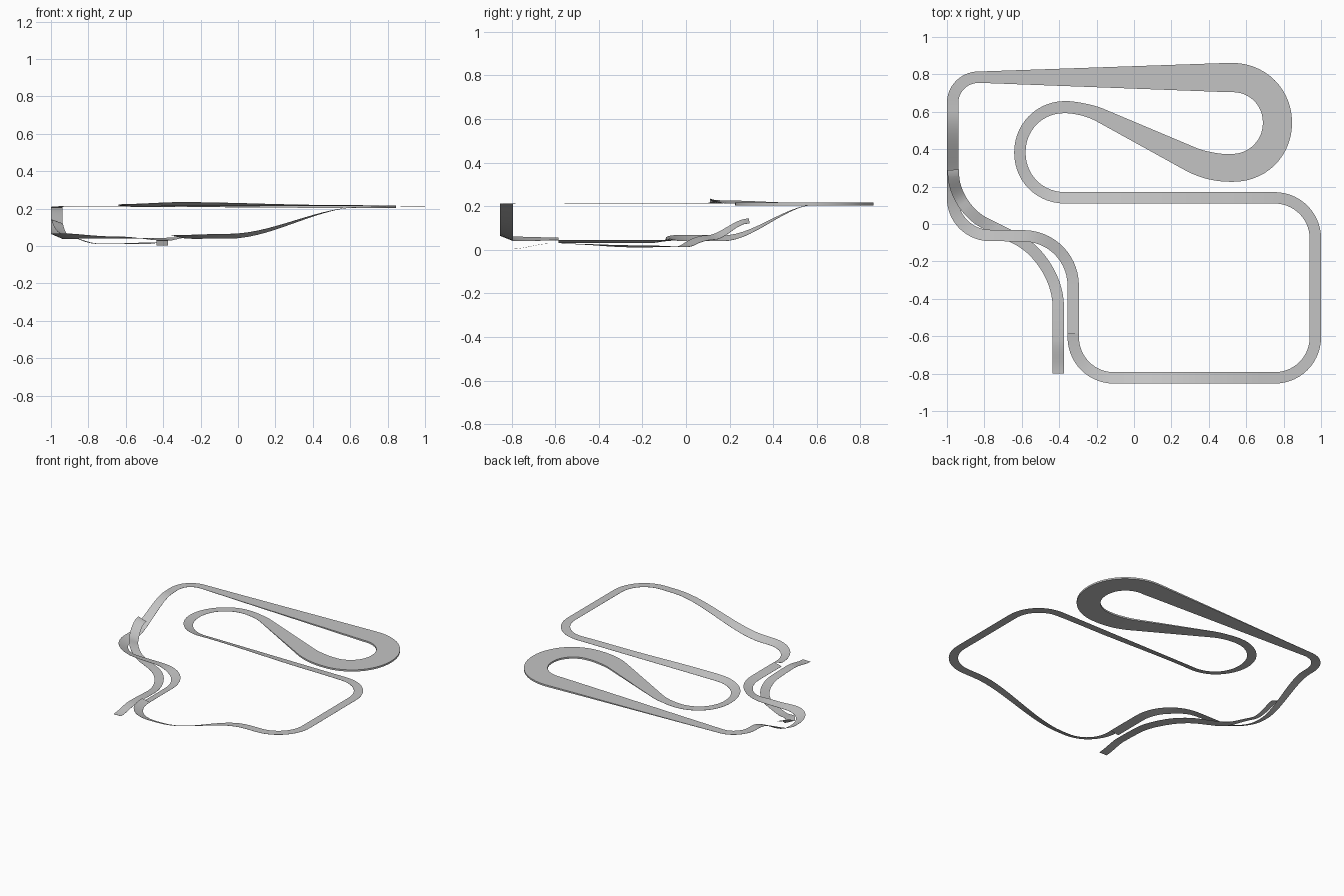
import bpy
from mathutils import Vector

old = bpy.data.objects.get("Cube")
if old:
    bpy.data.objects.remove(old, do_unlink=True)

asphalt = bpy.data.materials.new("asphalt_grey")
asphalt.use_nodes = True
grey = (0.55, 0.55, 0.55, 1.0)
asphalt.diffuse_color = grey
asphalt.node_tree.nodes["Principled BSDF"].inputs["Base Color"].default_value = grey

NARROW, WIDE = 0.061, 0.156
SHEET, SLAB = 0.001, 0.012
STEPS = 14


def key(x, y, reach, z, bank=0.0, width=NARROW, depth=SHEET):
    """Corner of the route: reach is how far the bend extends along each leg,
    bank is how much the right edge stands above the left one."""
    return Vector((x, y)), reach, (z, bank, width, depth)


def trace(keys):
    """Round the corners; return centre points and fractional key positions."""
    points, params = [], []

    def add(p, t):
        if not points or (points[-1] - p).length > 1e-4:
            points.append(p)
            params.append(t)

    leave, leave_t = None, 0.0
    for i, (corner, reach, _) in enumerate(keys):
        before = keys[max(i - 1, 0)][0]
        after = keys[min(i + 1, len(keys) - 1)][0]
        a = corner + (before - corner).normalized() * reach
        b = corner + (after - corner).normalized() * reach
        back = reach / max((before - corner).length, 1e-6)
        ahead = reach / max((after - corner).length, 1e-6)
        t_in, t_out = i - back, i + ahead
        # straight leg
        if leave is not None:
            for s in range(STEPS + 1):
                f = s / STEPS
                add(leave.lerp(a, f), leave_t + (t_in - leave_t) * f)
        # bend, as a cubic curve
        if reach > 0:
            h1, h2 = a.lerp(corner, 0.56), b.lerp(corner, 0.56)
            for s in range(1, STEPS + 1):
                f = s / STEPS
                g = 1 - f
                p = a * g**3 + h1 * (3 * g * g * f) + h2 * (3 * g * f * f) + b * f**3
                add(p, i + (f - 0.5) * 2 * (back if f < 0.5 else ahead))
        leave, leave_t = b, t_out
    return points, params


def values(keys, t):
    """Height and bank ease between keys; width and depth run evenly."""
    t = min(max(t, 0.0), len(keys) - 1.0)
    i = min(int(t), len(keys) - 2)
    f = t - i
    ease = f * f * (3 - 2 * f)
    return [p + (q - p) * (ease if n < 2 else f)
            for n, (p, q) in enumerate(zip(keys[i][2], keys[i + 1][2]))]


def ribbon(name, keys):
    points, params = trace(keys)
    verts, faces = [], []
    last = len(points) - 1
    for i, (p, t) in enumerate(zip(points, params)):
        z, bank, width, depth = values(keys, t)
        along = (points[min(i + 1, last)] - points[max(i - 1, 0)]).normalized()
        side = Vector((-along.y, along.x)) * width / 2
        l, r = p + side, p - side
        zl, zr = z - bank / 2, z + bank / 2
        verts += [(l.x, l.y, zl), (r.x, r.y, zr),
                  (r.x, r.y, zr - depth), (l.x, l.y, zl - depth)]
        if i:
            n = 4 * i
            for k in range(4):
                m = (k + 1) % 4
                faces.append((n - 4 + k, n - 4 + m, n + m, n + k))
    end = 4 * last
    faces += [(3, 2, 1, 0), (end, end + 1, end + 2, end + 3)]
    mesh = bpy.data.meshes.new(name)
    mesh.from_pydata(verts, [], faces)
    mesh.materials.append(asphalt)
    obj = bpy.data.objects.new(name, mesh)
    bpy.context.collection.objects.link(obj)
    bpy.ops.object.select_all(action="DESELECT")
    obj.select_set(True)
    bpy.context.view_layer.objects.active = obj
    bpy.ops.object.mode_set(mode="EDIT")
    bpy.ops.mesh.select_all(action="SELECT")
    bpy.ops.mesh.normals_make_consistent(inside=False)
    bpy.ops.object.mode_set(mode="OBJECT")
    bpy.ops.object.shade_smooth_by_angle()


# Main circuit, from the seam on the inner straight round to the seam again
ribbon("main_circuit", [
    key(-0.325, -0.585, 0, 0.05, 0.012),
    key(-0.325, -0.823, 0.22, 0.05, 0.02),
    key(-0.05, -0.823, 0, 0.053, 0.025),          # climb along the front
    key(0.66, -0.823, 0, 0.21),
    key(0.97, -0.823, 0.22, 0.213),
    key(0.97, 0.14, 0.22, 0.214),
    key(0.5, 0.14, 0, 0.217, -0.006),
    key(-0.3, 0.14, 0, 0.225, -0.02),
    key(-0.61, 0.14, 0.24, 0.219, -0.014),        # left hairpin
    key(-0.61, 0.625, 0.24, 0.213),
    key(-0.27, 0.625, 0.1, 0.214, 0, 0.066),
    key(0.40, 0.30, 0.1, 0.216, 0, 0.145, SLAB),  # wide hairpin
    key(0.767, 0.30, 0.24, 0.216, 0, WIDE, SLAB),
    key(0.767, 0.783, 0.24, 0.216, 0, WIDE, SLAB),
    key(0.5, 0.783, 0, 0.216, 0, WIDE, SLAB),
    key(-0.82, 0.785, 0, 0.213),
    key(-0.97, 0.785, 0.14, 0.213),
    key(-0.97, 0.6, 0, 0.208),                    # drop along the right side
    key(-0.97, 0.17, 0, 0.053, 0.026),
    key(-0.97, -0.06, 0.2, 0.054, 0.028),
    key(-0.65, -0.062, 0, 0.046, 0.01),
    key(-0.325, -0.07, 0.26, 0.038, -0.013),
    key(-0.325, -0.585, 0, 0.038, -0.014),
])

# Side lane that passes under the circuit and rises beside the ramp
ribbon("side_lane", [
    key(-0.405, -0.8, 0, 0.004),
    key(-0.405, -0.62, 0, 0.029),
    key(-0.405, -0.19, 0.25, 0.016, 0.008),
    key(-0.74, -0.024, 0, 0.013),
    key(-0.955, 0.085, 0.17, 0.056, -0.02),
    key(-0.967, 0.29, 0, 0.132, -0.022),
])
